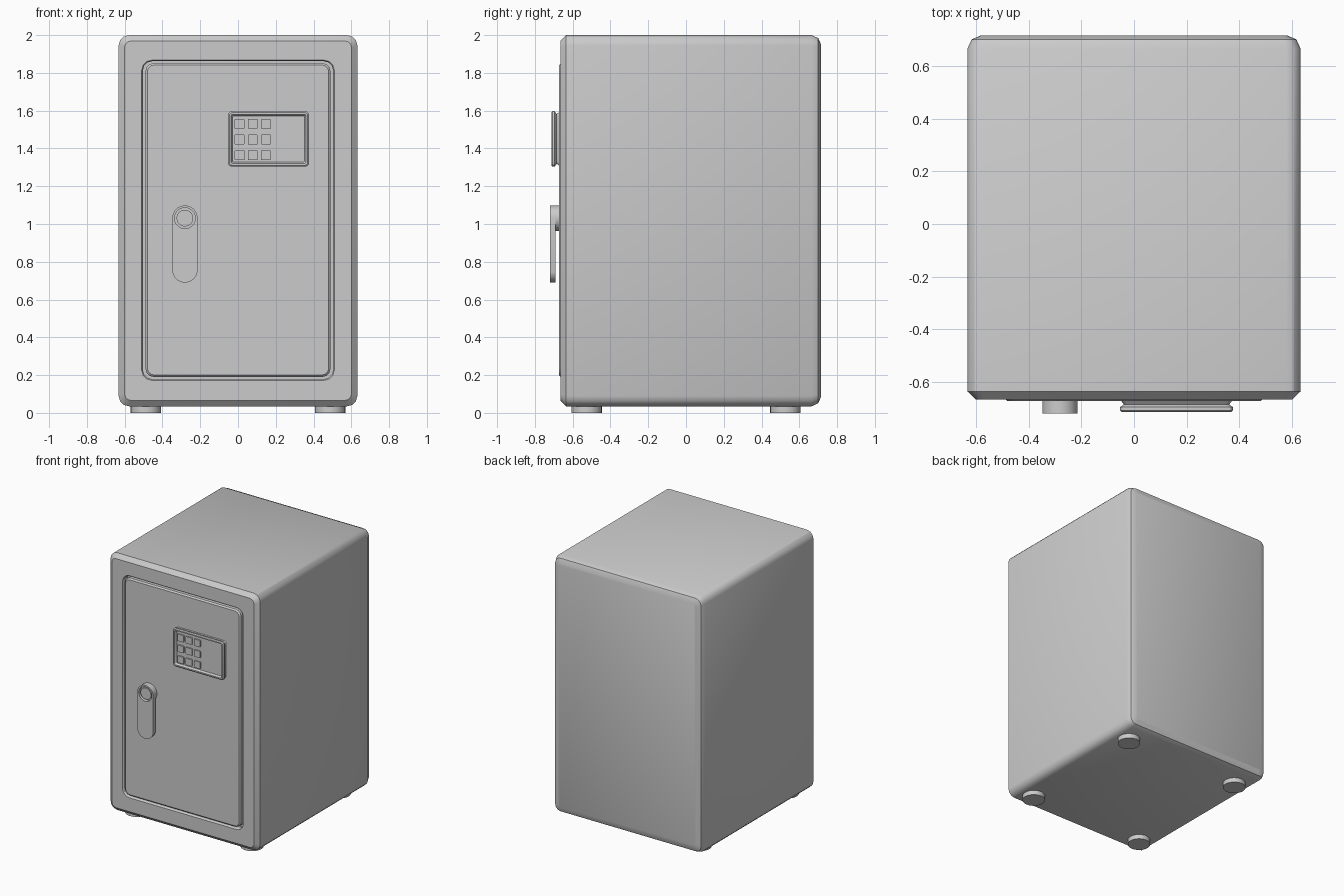
import bpy, bmesh, math

if "Cube" in bpy.data.objects:
    bpy.data.objects.remove(bpy.data.objects["Cube"])


def ring(x0, x1, z0, z1, r, seg):
    """Rounded rectangle outline in the xz plane."""
    pts = []
    for cx, cz, a0 in ((x1 - r, z1 - r, 0), (x0 + r, z1 - r, 90),
                       (x0 + r, z0 + r, 180), (x1 - r, z0 + r, 270)):
        for i in range(seg + 1):
            a = math.radians(a0 + 90 * i / seg)
            pts.append((cx + r * math.cos(a), cz + r * math.sin(a)))
    return pts


def smooth(obj, angle=30):
    bpy.ops.object.select_all(action='DESELECT')
    obj.select_set(True)
    bpy.context.view_layer.objects.active = obj
    bpy.ops.object.shade_smooth_by_angle(angle=math.radians(angle))


def loft(name, rings, seg=3):
    """Skin rounded rectangles (y, x0, x1, z0, z1, radius) and cap both ends."""
    bm = bmesh.new()
    loops = [[bm.verts.new((x, y, z)) for x, z in ring(*rect, seg)] for y, *rect in rings]
    n = len(loops[0])
    for a, b in zip(loops, loops[1:]):
        for i in range(n):
            j = (i + 1) % n
            bm.faces.new((a[i], a[j], b[j], b[i]))
    bm.faces.new(loops[0])
    bm.faces.new(loops[-1])
    bmesh.ops.recalc_face_normals(bm, faces=bm.faces)
    me = bpy.data.meshes.new(name)
    bm.to_mesh(me)
    bm.free()
    obj = bpy.data.objects.new(name, me)
    bpy.context.collection.objects.link(obj)
    smooth(obj)
    return obj


def inset(y, rect, d, r):
    x0, x1, z0, z1 = rect
    return (y, x0 + d, x1 - d, z0 + d, z1 - d, r)


def cylinder(name, r, loc, depth, along_y=False):
    bpy.ops.mesh.primitive_cylinder_add(
        vertices=32, radius=r, depth=depth, location=loc,
        rotation=(math.pi / 2 if along_y else 0, 0, 0))
    obj = bpy.context.object
    obj.name = name
    smooth(obj)


# Body shell with the door opening sunk into the front
body = (-0.632, 0.632, 0.035, 2.0)
opening = (-0.51, 0.51, 0.172, 1.868)
loft("safe_body", [
    inset(0.715, body, 0.05, 0.03),
    inset(0.70, body, 0.016, 0.045),
    inset(0.665, body, 0, 0.055),
    inset(-0.635, body, 0, 0.055),
    inset(-0.665, body, 0.031, 0.035),
    inset(-0.665, opening, 0, 0.055),
    inset(-0.655, opening, 0.006, 0.05),
    inset(-0.62, opening, 0.006, 0.05)])

# Door slab
door = (-0.49, 0.49, 0.19, 1.852)
loft("door", [
    inset(-0.615, door, 0, 0.045),
    inset(-0.662, door, 0, 0.045),
    inset(-0.672, door, 0.01, 0.036)])

# Keypad housing with waisted rim and sunken panel
pad = (-0.053, 0.376, 1.304, 1.597)
loft("keypad_housing", [
    inset(-0.665, pad, 0, 0.02),
    inset(-0.685, pad, 0.015, 0.015),
    inset(-0.695, pad, 0, 0.02),
    inset(-0.707, pad, 0, 0.02),
    inset(-0.713, pad, 0.007, 0.015),
    inset(-0.713, pad, 0.016, 0.01),
    inset(-0.697, pad, 0.024, 0.006)])

# Keys
for row in range(3):
    for col in range(3):
        x, z = 0.008 + 0.07 * col, 1.53 - 0.083 * row
        key = (x - 0.026, x + 0.026, z - 0.026, z + 0.026)
        loft(f"key_{row}_{col}", [inset(-0.69, key, 0, 0.003),
                                  inset(-0.706, key, 0, 0.003)], seg=1)

# Handle lever: capsule plate with a round hole over the spindle
hx, top, bottom, hr = -0.281, 1.031, 0.757, 0.067
curve = bpy.data.curves.new("handle_lever", 'CURVE')
curve.dimensions = '2D'
curve.fill_mode = 'BOTH'
curve.extrude = 0.014
capsule = ring(hx - hr, hx + hr, bottom - hr, top + hr, hr, 8)
del capsule[26 + 1 + 8], capsule[9]  # coincident points at the round ends
hole = ring(hx - 0.055, hx + 0.055, top - 0.055, top + 0.055, 0.055, 8)
hole = [p for i, p in enumerate(hole) if i % 9]
for pts in (capsule, hole):
    pts = [p for i, p in enumerate(pts) if math.dist(p, pts[i - 1]) > 1e-5]
    sp = curve.splines.new('POLY')
    sp.points.add(len(pts) - 1)
    for p, (x, z) in zip(sp.points, pts):
        p.co = (x, z, 0, 1)
    sp.use_cyclic_u = True
lever = bpy.data.objects.new("handle_lever", curve)
bpy.context.collection.objects.link(lever)
lever.location.y = -0.705
lever.rotation_euler.x = math.pi / 2
bpy.ops.object.select_all(action='DESELECT')
lever.select_set(True)
bpy.context.view_layer.objects.active = lever
bpy.ops.object.convert(target='MESH')
smooth(bpy.context.object)

# Spindle behind the lever and the knob inside its hole
cylinder("handle_spindle", hr, (hx, -0.68, top), 0.025, True)
cylinder("handle_knob", 0.044, (hx, -0.694, top), 0.036, True)

# Feet
for sx in (-1, 1):
    for sy in (-1, 1):
        cylinder("foot", 0.08, (sx * 0.488, sy * 0.526, 0.02), 0.04)
